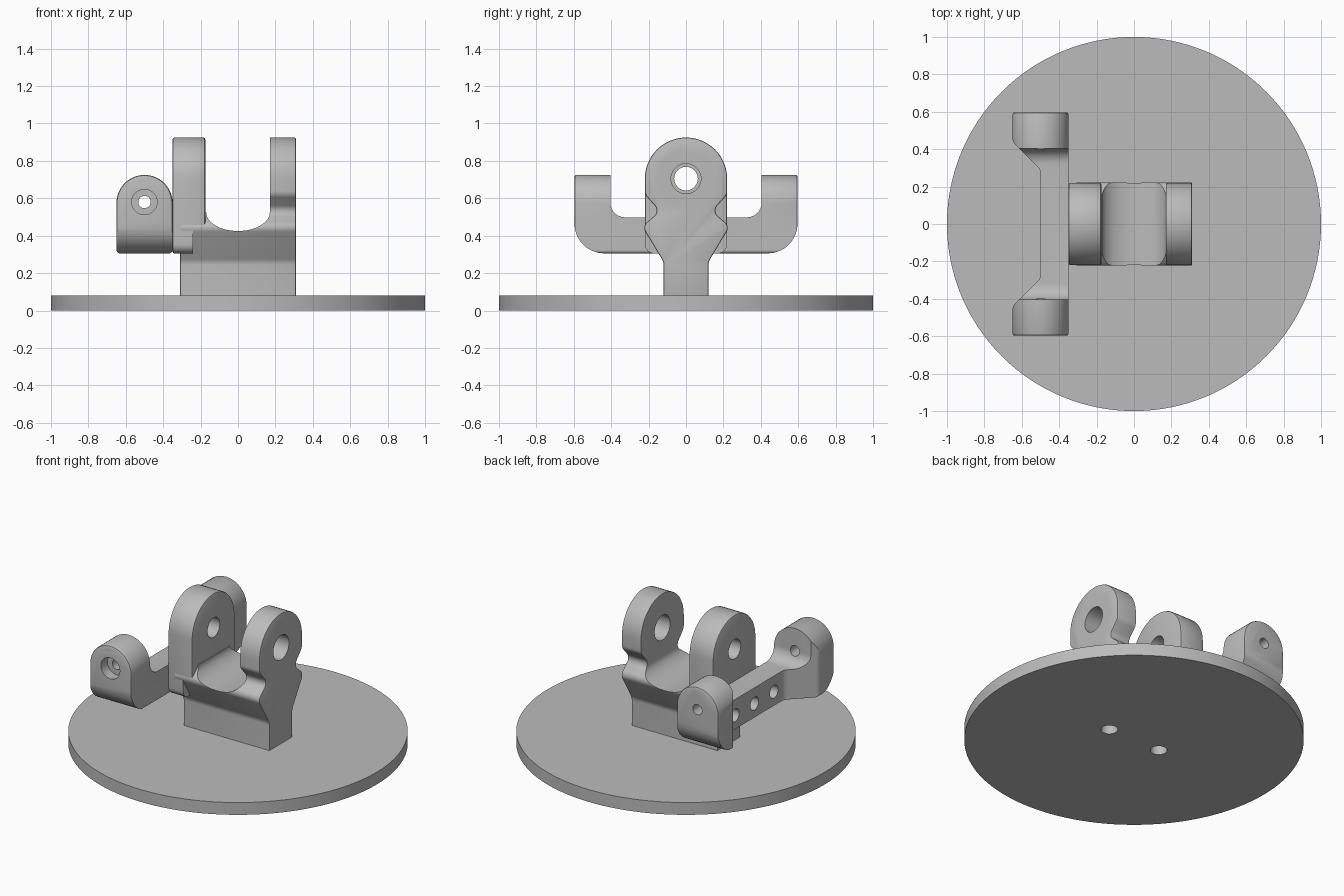
import bpy, bmesh, math
from mathutils import Vector

cube = bpy.data.objects.get("Cube")
if cube:
    bpy.data.objects.remove(cube, do_unlink=True)

grey = bpy.data.materials.new("plain_grey")
grey.use_nodes = True
grey.diffuse_color = (0.5, 0.5, 0.5, 1)
for node in grey.node_tree.nodes:
    if node.type == 'BSDF_PRINCIPLED':
        node.inputs["Base Color"].default_value = (0.5, 0.5, 0.5, 1)


def make(name, bm):
    bmesh.ops.recalc_face_normals(bm, faces=bm.faces[:])
    mesh = bpy.data.meshes.new(name)
    bm.to_mesh(mesh)
    bm.free()
    mesh.materials.append(grey)
    obj = bpy.data.objects.new(name, mesh)
    bpy.context.scene.collection.objects.link(obj)
    return obj


def arc(cx, cy, rx, ry, a0, a1, n=24):
    """Points on an elliptical arc, angles in degrees."""
    angles = [math.radians(a0 + (a1 - a0) * i / n) for i in range(n + 1)]
    return [(cx + rx * math.cos(a), cy + ry * math.sin(a)) for a in angles]


def rounded(corners, n=7):
    """Closed outline from (u, v, radius) corners, each filleted."""
    out = []
    for i, (u, v, r) in enumerate(corners):
        p = Vector((u, v))
        if r == 0:
            out.append((u, v))
            continue
        a = (Vector(corners[i - 1][:2]) - p).normalized()
        b = (Vector(corners[(i + 1) % len(corners)][:2]) - p).normalized()
        half = a.angle(b) / 2
        centre = p + (a + b).normalized() * (r / math.sin(half))
        start = p + a * (r / math.tan(half)) - centre
        end = p + b * (r / math.tan(half)) - centre
        a0 = math.atan2(start.y, start.x)
        turn = math.atan2(start.x * end.y - start.y * end.x, start.dot(end))
        for k in range(n + 1):
            t = a0 + turn * k / n
            out.append((centre.x + r * math.cos(t), centre.y + r * math.sin(t)))
    return out


def prism(name, axis, outline, lo, hi, bevel=0):
    """Extrude an outline along an axis, optionally softening the end rims."""
    place = {'x': lambda u, v, w: (w, u, v),
             'y': lambda u, v, w: (u, w, v),
             'z': lambda u, v, w: (u, v, w)}[axis]
    bm = bmesh.new()
    a = [bm.verts.new(place(u, v, lo)) for u, v in outline]
    b = [bm.verts.new(place(u, v, hi)) for u, v in outline]
    caps = [bm.faces.new(a), bm.faces.new(b)]
    for i in range(len(a)):
        j = (i + 1) % len(a)
        bm.faces.new((a[i], a[j], b[j], b[i]))
    bmesh.ops.recalc_face_normals(bm, faces=bm.faces[:])
    if bevel:
        rims = [e for f in caps for e in f.edges]
        bmesh.ops.bevel(bm, geom=rims, offset=bevel, offset_type='OFFSET',
                        segments=2, profile=0.5, affect='EDGES')
    return make(name, bm)


def drill(start, end, r1, r2=None, sides=40):
    """Round or conical cutter running from start to end."""
    start, end = Vector(start), Vector(end)
    d = end - start
    bm = bmesh.new()
    bmesh.ops.create_cone(bm, cap_ends=True, segments=sides, radius1=r1,
                          radius2=r1 if r2 is None else r2, depth=d.length)
    rot = d.to_track_quat('Z', 'Y').to_matrix()
    for v in bm.verts:
        v.co = rot @ v.co + (start + end) / 2
    return make("cutter", bm)


def combine(target, other, operation='DIFFERENCE'):
    mod = target.modifiers.new("cut", 'BOOLEAN')
    mod.operation = operation
    mod.solver = 'EXACT'
    mod.object = other
    bpy.context.view_layer.objects.active = target
    bpy.ops.object.modifier_apply(modifier=mod.name)
    bpy.data.objects.remove(other, do_unlink=True)


# Round base plate with six rim holes
base = drill((0, 0, 0), (0, 0, 0.08), 1.0, sides=128)
base.name = base.data.name = "base_plate"
for k in range(6):
    a = math.radians(30 + 60 * k)
    x, y = 0.89 * math.cos(a), 0.89 * math.sin(a)
    combine(base, drill((x, y, -0.1), (x, y, 0.2), 0.07))

# Pillar with necked outer lug
half = [(0.12, 0.04, 0), (0.12, 0.26, 0.06), (0.235, 0.45, 0.04),
        (0.14, 0.53, 0.04), (0.22, 0.62, 0.05), (0.22, 0.705, 0)]
left_half = [(-u, v, r) for u, v, r in reversed(half)]
head = [(u, v, 0) for u, v in arc(0, 0.705, 0.22, 0.22, 0, 180)[1:-1]]
pillar = prism("pillar", 'x', rounded(half + head + left_half), -0.31, 0.31, 0.008)
channel = [(-0.5, -0.1), (0.5, -0.1), (0.5, 1.2), (0.17, 1.2)]
channel += arc(0, 0.525, 0.17, 0.1, 0, -180) + [(-0.5, 0.525)]
combine(pillar, prism("channel", 'y', channel, -0.5, 0.5), 'INTERSECT')

# Countersunk pin hole in the outer lug
combine(pillar, drill((0.1, 0, 0.705), (0.4, 0, 0.705), 0.08))
combine(pillar, drill((0.23, 0, 0.705), (0.32, 0, 0.705), 0.08, 0.16))

# Countersunk screw holes from underneath
for x in (-0.19, 0.19):
    for part in (base, pillar):
        combine(part, drill((x, 0, -0.1), (x, 0, 0.3), 0.05))
        combine(part, drill((x, 0, -0.01), (x, 0, 0.05), 0.11, 0.05))

# Straight-sided inner lug, stepped back below the channel
outline = rounded([(-0.22, 0.305, 0.05), (0.22, 0.305, 0.05)]
                  + [(u, v, 0) for u, v in arc(0, 0.705, 0.22, 0.22, 0, 180)])
lug = prism("inner_lug", 'x', outline, -0.35, -0.175, 0.01)
step = [(-0.5, 0.1), (-0.24, 0.1), (-0.24, 0.45), (0, 0.45), (0, 1.2), (-0.5, 1.2)]
combine(lug, prism("step", 'y', step, -0.5, 0.5), 'INTERSECT')
combine(lug, drill((-0.5, 0, 0.705), (0, 0, 0.705), 0.063))

# Side yoke: arch section, U side shape and flared plan intersected
arch = rounded([(-0.65, 0.305, 0.02), (-0.35, 0.305, 0.02)]
               + [(u, v, 0) for u, v in arc(-0.5, 0.575, 0.15, 0.15, 0, 180)])
yoke = prism("side_yoke", 'y', arch, -0.597, 0.597, 0.012)
u_shape = [(-0.7, 0.9, 0), (-0.597, 0.9, 0), (-0.597, 0.305, 0.16),
           (0.597, 0.305, 0.16), (0.597, 0.9, 0), (0.405, 0.9, 0),
           (0.405, 0.498, 0.08), (-0.405, 0.498, 0.08), (-0.405, 0.9, 0)]
combine(yoke, prism("u_shape", 'x', rounded(u_shape[1:]), -0.8, -0.2), 'INTERSECT')
plan = [(-0.2, -0.7, 0), (-0.2, 0.7, 0), (-0.65, 0.7, 0), (-0.65, 0.44, 0.05),
        (-0.5, 0.29, 0.05), (-0.5, -0.29, 0.05), (-0.65, -0.44, 0.05), (-0.65, -0.7, 0)]
combine(yoke, prism("plan", 'z', rounded(plan), 0.1, 1.0), 'INTERSECT')

# Yoke pin holes with counterbores, and blind holes along its bar
for s in (-1, 1):
    combine(yoke, drill((-0.5, s * 0.2, 0.58), (-0.5, s * 0.8, 0.58), 0.033))
    combine(yoke, drill((-0.5, s * 0.53, 0.58), (-0.5, s * 0.7, 0.58), 0.068))
for y in (-0.19, 0.01, 0.21):
    combine(yoke, drill((-0.7, y, 0.395), (-0.38, y, 0.395), 0.042))

# Smooth curved faces, keep edges sharp
bpy.ops.object.select_all(action='DESELECT')
for part in (base, pillar, lug, yoke):
    part.select_set(True)
bpy.context.view_layer.objects.active = base
bpy.ops.object.shade_smooth_by_angle(angle=math.radians(30))
